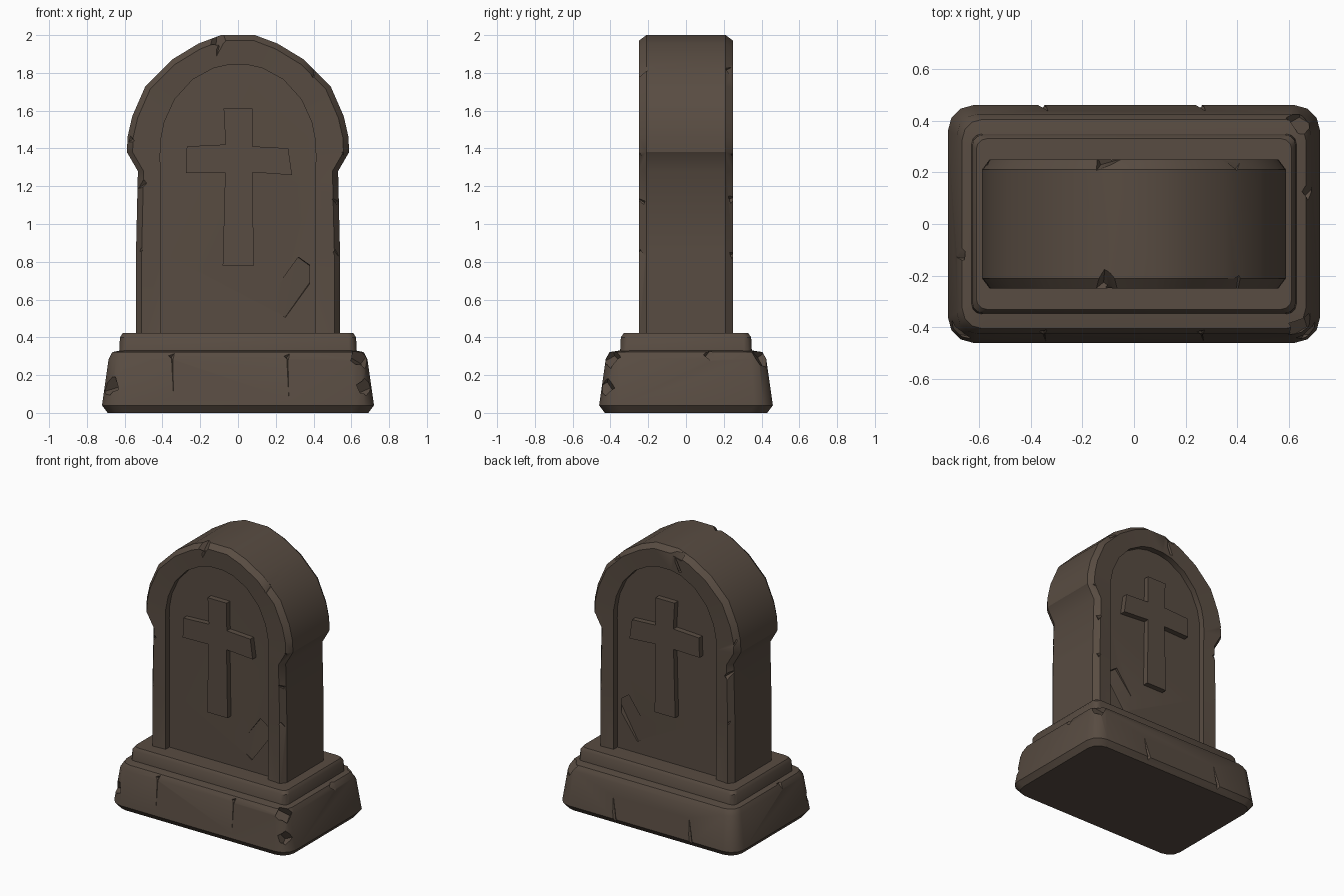
import bpy, bmesh, math, random
from mathutils import Matrix, Vector, Euler

random.seed(4)
if "Cube" in bpy.data.objects:
    bpy.data.objects.remove(bpy.data.objects["Cube"], do_unlink=True)

STONE = (0.098, 0.072, 0.054, 1)
stone = bpy.data.materials.new("dark brown stone")
stone.use_nodes = True
stone.diffuse_color = STONE
bsdf = stone.node_tree.nodes["Principled BSDF"]
bsdf.inputs["Base Color"].default_value = STONE
bsdf.inputs["Roughness"].default_value = 0.9


def add_object(name, bm):
    bmesh.ops.recalc_face_normals(bm, faces=bm.faces)
    mesh = bpy.data.meshes.new(name)
    bm.to_mesh(mesh)
    bm.free()
    mesh.materials.append(stone)
    ob = bpy.data.objects.new(name, mesh)
    bpy.context.collection.objects.link(ob)
    return ob


def loft(name, rings):
    """Skin a series of closed rings and cap both ends."""
    bm = bmesh.new()
    loops = [[bm.verts.new(p) for p in ring] for ring in rings]
    for a, b in zip(loops, loops[1:]):
        for i in range(len(a)):
            j = (i + 1) % len(a)
            bm.faces.new((a[i], a[j], b[j], b[i]))
    bm.faces.new(loops[0])
    bm.faces.new(loops[-1])
    return add_object(name, bm)


def rounded_ring(hx, hy, z, r):
    """Rectangle with rounded corners at height z."""
    pts = []
    for k, (sx, sy) in enumerate(((1, 1), (-1, 1), (-1, -1), (1, -1))):
        for step in range(4):
            a = math.pi / 2 * (k + step / 3)
            pts.append((sx * (hx - r) + r * math.cos(a),
                        sy * (hy - r) + r * math.sin(a), z))
    return pts


def outline(half, y):
    """Mirror a half profile into a closed loop at depth y."""
    return ([(x, y, z) for x, z in half]
            + [(-x, y, z) for x, z in reversed(half)])


def shrink(half, d, cz):
    """Pull an arch profile inwards around its springing height."""
    out = []
    for x, z in half:
        v = Vector((x, max(z - cz, 0)))
        v -= v.normalized() * d
        out.append((v.x, z if z <= cz else cz + v.y))
    return out


def carve(ob, chips):
    """Cut weathered chips: each chip is (position, scale, rotation)."""
    bm = bmesh.new()
    for pos, scale, rot in chips:
        m = (Matrix.Translation(pos) @ Euler(rot).to_matrix().to_4x4()
             @ Matrix.Diagonal((*scale, 1)))
        bmesh.ops.create_cube(bm, size=1, matrix=m)
    cutter = add_object("chip_cutter", bm)
    cutter.hide_render = True
    mod = ob.modifiers.new("chips", "BOOLEAN")
    mod.object = cutter
    mod.solver = "EXACT"
    mod.use_self = True
    graph = bpy.context.evaluated_depsgraph_get()
    mesh = bpy.data.meshes.new_from_object(ob.evaluated_get(graph))
    ob.modifiers.clear()
    ob.data = mesh
    bpy.data.objects.remove(cutter, do_unlink=True)


def chip(x, y, z, s):
    rot = [random.uniform(0.4, 1.1) for _ in range(3)]
    return ((x, y, z), (s, s * 0.8, s * 1.3), rot)


# Plinth: sloping lower block and a smaller step
lower_plinth = loft("lower_plinth", [
    rounded_ring(0.69, 0.43, 0, 0.09), rounded_ring(0.72, 0.46, 0.04, 0.1),
    rounded_ring(0.685, 0.425, 0.285, 0.08), rounded_ring(0.665, 0.405, 0.322, 0.08),
    rounded_ring(0.6, 0.32, 0.335, 0.05)])
upper_plinth = loft("upper_plinth", [
    rounded_ring(0.63, 0.35, 0.3, 0.04), rounded_ring(0.625, 0.345, 0.4, 0.04),
    rounded_ring(0.61, 0.33, 0.422, 0.04)])

# Seams and chips in the lower plinth
cuts = []
for side in (-1, 1):
    for x in (-0.34, 0.27):
        cuts.append(((x, side * 0.455, 0.18), (0.016, 0.03, 0.5),
                     (side * 0.14, 0.08, 0.75)))
        cuts.append(chip(x, side * 0.455, 0.33, 0.07))
    cuts.append(chip(side * 0.68, -0.42, 0.14, 0.07))
    cuts.append(chip(side * 0.70, 0.12 * side, 0.32, 0.06))
    cuts.append(chip(0.66, side * 0.4, 0.31, 0.09))
carve(lower_plinth, cuts)

# Headstone: arched slab with a raised frame around a sunken panel on both faces
outer = [(0.54, 0.36), (0.54, 0.85), (0.53, 1.28), (0.588, 1.38), (0.585, 1.46),
         (0.56, 1.57), (0.49, 1.73), (0.35, 1.87), (0.21, 1.955), (0.09, 2.0)]
inner = [(0.41, 0.4), (0.41, 0.85), (0.41, 1.2), (0.412, 1.36), (0.41, 1.44),
         (0.39, 1.54), (0.335, 1.66), (0.24, 1.765), (0.13, 1.825), (0.05, 1.843)]
rim = shrink(outer, 0.03, 1.4)
half_rings = [(inner, 0.2), (inner, 0.243), (rim, 0.25), (outer, 0.21)]
headstone = loft("headstone", [outline(h, -y) for h, y in half_rings]
                 + [outline(h, y) for h, y in reversed(half_rings)])

# Broken edges along the frame
cuts = []
for side in (-1, 1):
    y = side * 0.262
    for x, z, s in ((0.55, 1.14, 0.07), (0.55, 0.84, 0.06), (0.605, 1.36, 0.07),
                    (0.42, 1.84, 0.08), (-0.55, 1.2, 0.08), (-0.555, 0.86, 0.06),
                    (-0.605, 1.44, 0.07), (-0.42, 1.84, 0.06), (-0.1, 2.01, 0.1)):
        cuts.append(chip(x, y, z, s))
    # crack across the top of the frame
    cuts.append(((-0.1, side * 0.255, 1.92), (0.014, 0.03, 0.15), (0, 0.35, 0.75)))
    # flaked area low on the panel, deepest along its upper left edge
    cuts.append(((0.285, side * 0.2, 0.665), (0.13, 0.03, 0.30), (0, 0.62, -side * 0.16)))
carve(headstone, cuts)

# Raised crosses with drafted sides, slightly uneven
cross = [(-0.07, 1.605), (0.07, 1.605), (0.072, 1.405), (0.26, 1.395), (0.28, 1.265),
         (0.07, 1.28), (0.078, 0.785), (-0.075, 0.785), (-0.062, 1.28), (-0.27, 1.275),
         (-0.265, 1.405), (-0.06, 1.415)]


def cross_ring(grow, y):
    ring = []
    for x, z in cross:
        out_x = math.copysign(grow, x)
        out_z = math.copysign(grow, z - 1.34)
        ring.append((x + out_x, y, z + out_z))
    return ring


parts = [lower_plinth, upper_plinth, headstone]
for name, side in (("front_cross", -1), ("back_cross", 1)):
    parts.append(loft(name, [cross_ring(0.008, side * 0.18), cross_ring(0.006, side * 0.2),
                             cross_ring(-0.006, side * 0.24)]))

# Smooth worn stone, sharp broken edges
bpy.ops.object.select_all(action="DESELECT")
for ob in parts:
    ob.select_set(True)
bpy.context.view_layer.objects.active = headstone
bpy.ops.object.shade_smooth_by_angle(angle=math.radians(32))
